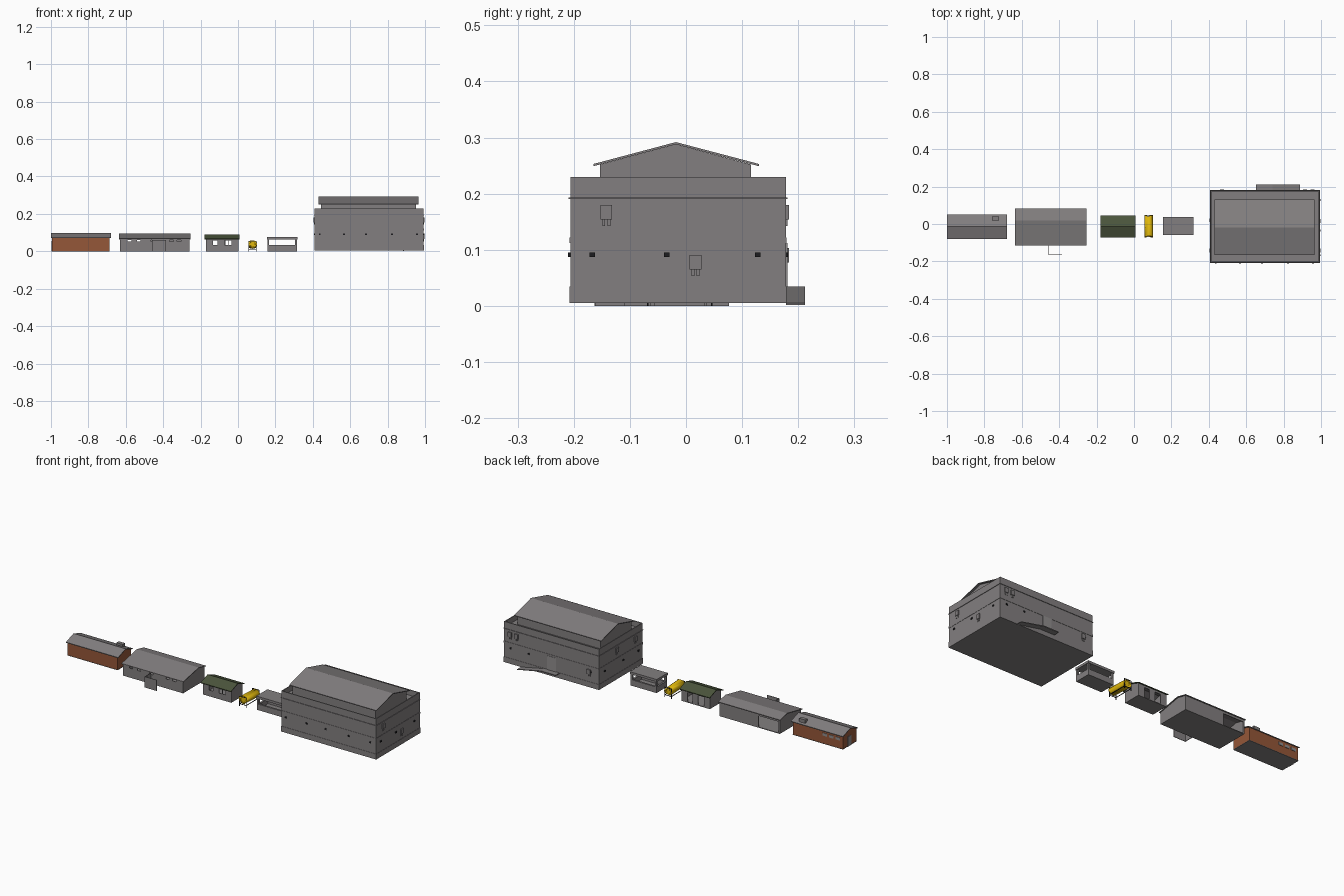
import bpy, bmesh, math

if "Cube" in bpy.data.objects:
    bpy.data.objects.remove(bpy.data.objects["Cube"])

def mat(name, r, g, b):
    m = bpy.data.materials.new(name)
    m.diffuse_color = (r, g, b, 1)
    m.use_nodes = True
    m.node_tree.nodes["Principled BSDF"].inputs["Base Color"].default_value = m.diffuse_color
    return m

GREY = mat("concrete_grey", 0.225, 0.212, 0.215)
BRICK = mat("brick_brown", 0.3, 0.095, 0.04)
GREEN = mat("roof_green", 0.07, 0.09, 0.045)
YELLOW = mat("tank_yellow", 0.75, 0.48, 0.004)
BLACK = mat("black", 0.012, 0.012, 0.014)
DOOR = mat("door_grey", 0.28, 0.27, 0.27)

def finish(name, bm, m):
    bmesh.ops.recalc_face_normals(bm, faces=bm.faces[:])
    me = bpy.data.meshes.new(name)
    bm.to_mesh(me)
    bm.free()
    me.materials.append(m)
    o = bpy.data.objects.new(name, me)
    bpy.context.collection.objects.link(o)
    return o

def add_box(bm, x0, x1, y0, y1, z0, z1):
    vs = bmesh.ops.create_cube(bm, size=1)["verts"]
    for v in vs:
        v.co = (x0 if v.co.x < 0 else x1, y0 if v.co.y < 0 else y1, z0 if v.co.z < 0 else z1)

def boxes(name, m, *dims):
    bm = bmesh.new()
    for d in dims:
        add_box(bm, *d)
    return finish(name, bm, m)

def prism(name, m, profile, a, b, axis="x"):
    """Extrude a (y,z) profile along x, or an (x,z) profile along y."""
    bm = bmesh.new()
    put = (lambda p, t: (t, p[0], p[1])) if axis == "x" else (lambda p, t: (p[0], t, p[1]))
    A = [bm.verts.new(put(p, a)) for p in profile]
    B = [bm.verts.new(put(p, b)) for p in profile]
    n = len(A)
    bm.faces.new(A)
    bm.faces.new(B[::-1])
    for i in range(n):
        bm.faces.new((A[i], A[(i + 1) % n], B[(i + 1) % n], B[i]))
    return finish(name, bm, m)

def cut(o, c):
    """Subtract one solid and remove the cutter."""
    mod = o.modifiers.new("cut", "BOOLEAN")
    mod.operation, mod.solver, mod.object = "DIFFERENCE", "EXACT", c
    bpy.context.view_layer.update()
    new = bpy.data.meshes.new_from_object(o.evaluated_get(bpy.context.evaluated_depsgraph_get()))
    o.modifiers.clear()
    o.data = new
    bpy.data.objects.remove(c)

def gable_roof(name, m, x0, x1, yf, yr, yb, zf, zr, zb, t=0.004):
    prism(name, m, [(yf, zf), (yr, zr), (yb, zb), (yb, zb - t), (yr, zr - t), (yf, zf - t)], x0, x1)

def gable_walls(name, m, x0, x1, yf, yr, yb, zf, zr, zb, holes, w=0.004, base=0.0):
    """Hollow gabled walls with openings cut through them."""
    o = prism(name, m, [(yf, base), (yf, zf), (yr, zr), (yb, zb), (yb, base)], x0, x1)
    cut(o, prism("room", m, [(yf + w, 0.004), (yf + w, zf - w), (yr, zr - w), (yb - w, zb - w), (yb - w, 0.004)],
                 x0 + w, x1 - w))
    for h in holes:
        cut(o, boxes("opening", m, h))

# --- large hall: body, parapet and bands
X0, X1, Y0, Y1 = 0.41, 0.992, -0.206, 0.178
T = 0.005
boxes("hall_body", GREY, (X0, X1, Y0, Y1, 0.005, 0.2))
boxes("hall_parapet", GREY, (X0, X1, Y0, Y0 + T, 0.195, 0.23), (X0, X1, Y1 - T, Y1, 0.195, 0.23),
      (X0, X0 + T, Y0 + T, Y1 - T, 0.195, 0.23), (X1 - T, X1, Y0 + T, Y1 - T, 0.195, 0.23))
e = 0.0015
boxes("hall_base_band", GREY, (X0 - e, X1 + e, Y0 - e, Y1 + e, 0.005, 0.035))
boxes("hall_middle_band", GREY, (X0 - e, X1 + e, Y0 - e, Y1 + e, 0.112, 0.122))
boxes("hall_cornice", GREY, (X0 - 2 * e, X1 + 2 * e, Y0 - 2 * e, Y1 + 2 * e, 0.191, 0.193))
prism("hall_attic", GREY, [(-0.153, 0.195), (-0.153, 0.252), (-0.018, 0.288), (0.116, 0.252), (0.116, 0.195)],
      0.443, 0.952)
gable_roof("hall_roof", GREY, 0.43, 0.964, -0.165, -0.018, 0.13, 0.253, 0.292, 0.253)

# --- hall wall lamps
lamps = []
for x in (0.437, 0.567, 0.684, 0.823, 0.957):
    lamps.append((x - 0.005, x + 0.005, Y0 - 0.004, Y0, 0.087, 0.095))
for x in (0.46, 0.84, 0.95):
    lamps.append((x - 0.005, x + 0.005, Y1, Y1 + 0.004, 0.087, 0.095))
for y in (-0.167, -0.034, 0.128):
    for x in (X0 - 0.004, X1):
        lamps.append((x, x + 0.004, y - 0.005, y + 0.005, 0.087, 0.095))
boxes("hall_lamps", BLACK, *lamps)

# --- hall wall cabinets, each with two conduits underneath
def cabinet(face, c, z):
    parts = []
    for u0, u1, z0, z1, d in ((-0.0105, 0.0105, z + 0.012, z + 0.038, 0.006),
                              (-0.007, -0.002, z, z + 0.012, 0.003), (0.002, 0.007, z, z + 0.012, 0.003)):
        if face == "back":
            parts.append((c + u0, c + u1, Y1, Y1 + d, z0, z1))
        else:
            s = (X1, X1 + d) if face == "right" else (X0 - d, X0)
            parts.append((*s, c + u0, c + u1, z0, z1))
    return parts

cabs = []
for f, c, z in (("right", -0.142, 0.142), ("right", 0.017, 0.053), ("left", -0.142, 0.142), ("left", 0.02, 0.142),
                ("back", 0.955, 0.142), ("back", 0.915, 0.142), ("back", 0.47, 0.065)):
    cabs += cabinet(f, c, z)
boxes("hall_cabinets", GREY, *cabs)

# --- hall back door with a ramp rising to its landing
boxes("hall_back_door", DOOR, (0.672, 0.725, Y1, Y1 + 0.003, 0.034, 0.112))
prism("hall_ramp", GREY, [(0.652, 0.035), (0.74, 0.035), (0.888, 0.005), (0.888, 0.002), (0.74, 0.03), (0.652, 0.03)],
      Y1, 0.212, "y")

# --- brick shed
gable_walls("brick_walls", BRICK, -0.995, -0.688, -0.073, -0.013, 0.046, 0.073, 0.094, 0.073, [], base=0.002)
boxes("brick_floor", GREY, (-0.996, -0.687, -0.074, 0.047, 0, 0.0025))
gable_roof("brick_roof", GREY, -1.0, -0.68, -0.08, -0.014, 0.052, 0.075, 0.098, 0.075)
boxes("brick_roof_vent", GREY, (-0.76, -0.722, 0.02, 0.04, 0.07, 0.098))
boxes("brick_windows", DOOR, *[(x - 0.014, x + 0.014, 0.046, 0.048, 0.045, 0.06) for x in (-0.965, -0.925, -0.885)])
boxes("brick_door", DOOR, (-0.998, -0.995, -0.024, 0.006, 0, 0.055))

# --- wide workshop with windows, open gate and entrance screen
gable_walls("workshop_walls", GREY, -0.63, -0.26, -0.11, 0.02, 0.077, 0.066, 0.09, 0.078,
            [(x - 0.01, x + 0.01, -0.12, -0.1, 0.052, 0.061) for x in (-0.58, -0.53, -0.455, -0.355, -0.315)]
            + [(-0.622, -0.5, 0.07, 0.085, 0.004, 0.066)])
gable_roof("workshop_roof", GREY, -0.635, -0.255, -0.115, 0.02, 0.083, 0.068, 0.095, 0.081)
boxes("workshop_screen", GREY, (-0.46, -0.457, -0.163, -0.11, 0, 0.06), (-0.46, -0.385, -0.163, -0.16, 0, 0.06))

# --- green-roofed cabin with windows and back doorways
gable_walls("cabin_walls", GREY, -0.172, 0.003, -0.063, -0.013, 0.037, 0.067, 0.084, 0.067,
            [(a, b, -0.07, -0.055, 0.034, 0.057) for a, b in ((-0.135, -0.11), (-0.071, -0.054), (-0.051, -0.034))]
            + [(a, b, 0.03, 0.045, 0.004, 0.057) for a, b in ((-0.135, -0.1), (-0.066, -0.034))])
gable_roof("cabin_roof", GREEN, -0.178, 0.008, -0.073, -0.013, 0.046, 0.068, 0.09, 0.068)

# --- yellow tank in a black frame
bm = bmesh.new()
bmesh.ops.create_cone(bm, cap_ends=True, segments=16, radius1=0.0225, radius2=0.0225, depth=0.104)
for v in bm.verts:
    v.co = (0.0775 + v.co.x, -0.012 + v.co.z, 0.036 + v.co.y)
bmesh.ops.bevel(bm, geom=[ed for ed in bm.edges if abs(ed.verts[0].co.y - ed.verts[1].co.y) < 1e-5],
                offset=0.008, segments=2, affect="EDGES")
tank = finish("tank", bm, YELLOW)
for p in tank.data.polygons:
    p.use_smooth = abs(p.normal.y) < 0.95
r = 0.0014
FX, FY = (0.057, 0.098), (-0.068, 0.046)
rods = [(x - r, x + r, FY[0], FY[1], 0.012 - r, 0.012 + r) for x in FX]
for y in FY:
    rods += [(x - r, x + r, y - r, y + r, 0, 0.055) for x in FX]
    rods += [(FX[0], FX[1], y - r, y + r, z - r, z + r) for z in (0.012, 0.0536)]
boxes("tank_frame", BLACK, *rods)

# --- open shelter: floor, low walls, corner posts, flat roof
w = 0.01
sx0, sx1, sy0, sy1 = 0.157, 0.316, -0.057, 0.034
boxes("shelter_floor", GREY, (sx0, sx1, sy0, sy1, 0, 0.006))
boxes("shelter_low_walls", GREY, (sx0, sx1, sy0, sy0 + w, 0, 0.033), (sx0, sx1, sy1 - w, sy1, 0, 0.033),
      (sx0, sx0 + w, sy0, sy1, 0, 0.033), (sx1 - w, sx1, sy0, sy1, 0, 0.033))
boxes("shelter_posts", GREY, *[(x, x + w, y, y + w, 0.03, 0.066) for x in (sx0, sx1 - w) for y in (sy0, sy1 - w)])
boxes("shelter_roof", GREY, (0.154, 0.319, -0.06, 0.037, 0.064, 0.077))
